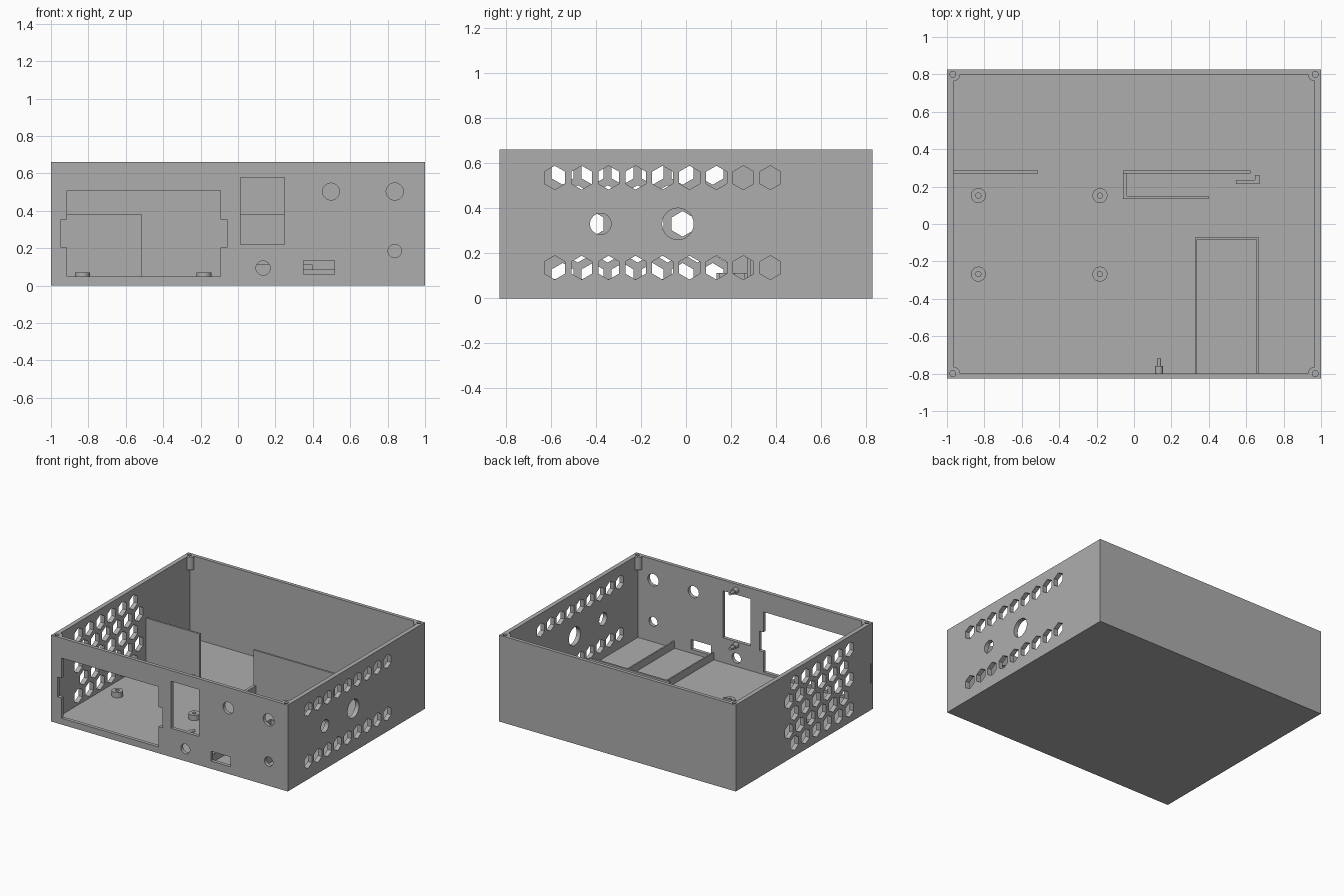
import bpy
import bmesh
from math import cos, sin, pi, radians

cube = bpy.data.objects.get("Cube")
if cube:
    bpy.data.objects.remove(cube, do_unlink=True)

GREY = (0.42, 0.42, 0.42, 1)
grey = bpy.data.materials.new("plain grey")
grey.use_nodes = True
grey.diffuse_color = GREY
grey.node_tree.nodes["Principled BSDF"].inputs["Base Color"].default_value = GREY

# Overall sizes
HX, HY, TOP = 1.0, 0.827, 0.66
IX, IY, FLOOR = 0.966, 0.8, 0.03
PLACE = {"x": lambda u, v, w: (w, u, v),
         "y": lambda u, v, w: (u, w, v),
         "z": lambda u, v, w: (u, v, w)}


def rect(u0, u1, v0, v1):
    return [(u0, v0), (u1, v0), (u1, v1), (u0, v1)]


def ngon(u, v, r, sides=32, turn=0.0):
    return [(u + r * cos(turn + 2 * pi * i / sides),
             v + r * sin(turn + 2 * pi * i / sides)) for i in range(sides)]


def hexagon(u, v, r):
    return ngon(u, v, r, 6, pi / 6)


def prisms(name, parts):
    """One object from (profile, axis, start, end) extrusions."""
    bm = bmesh.new()
    for profile, axis, a, b in parts:
        place = PLACE[axis]
        lo = [bm.verts.new(place(u, v, a)) for u, v in profile]
        hi = [bm.verts.new(place(u, v, b)) for u, v in profile]
        bm.faces.new(lo)
        bm.faces.new(hi)
        for i in range(len(lo)):
            j = (i + 1) % len(lo)
            bm.faces.new((lo[i], lo[j], hi[j], hi[i]))
    bmesh.ops.recalc_face_normals(bm, faces=bm.faces)
    mesh = bpy.data.meshes.new(name)
    bm.to_mesh(mesh)
    bm.free()
    mesh.materials.append(grey)
    obj = bpy.data.objects.new(name, mesh)
    bpy.context.collection.objects.link(obj)
    return obj


def activate(obj):
    bpy.ops.object.select_all(action="DESELECT")
    obj.select_set(True)
    bpy.context.view_layer.objects.active = obj


def cut(obj, parts):
    cutter = prisms("cutter", parts)
    cutter.hide_render = True
    mod = obj.modifiers.new("cut", "BOOLEAN")
    mod.operation = "DIFFERENCE"
    mod.solver = "EXACT"
    mod.object = cutter
    activate(obj)
    bpy.ops.object.modifier_apply(modifier=mod.name)
    bpy.data.objects.remove(cutter, do_unlink=True)


def smooth(obj):
    activate(obj)
    bpy.ops.object.shade_smooth_by_angle(angle=radians(30))


# Open case; the upper cavity leaves a rounded screw boss in each corner
case = prisms("case", [(rect(-HX, HX, -HY, HY), "z", 0, TOP)])
cut(case, [(rect(-IX, IX, -IY, IY), "z", FLOOR, 0.56)])
boss = 0.036
opening = []
for k, (sx, sy) in enumerate([(1, 1), (-1, 1), (-1, -1), (1, -1)]):
    for i in range(9):
        t = pi * 1.5 + k * pi / 2 - i * pi / 16
        opening.append((sx * IX + boss * cos(t), sy * IY + boss * sin(t)))
cut(case, [(opening, "z", 0.5, 0.8)])

# Screw holes in the corner bosses
holes = [(ngon(sx * 0.969, sy * 0.8, 0.016, 20), "z", 0.58, 0.8)
         for sx in (-1, 1) for sy in (-1, 1)]

# Front panel: notched display window, socket window, round holes, slot
window = [(-0.914, 0.048), (-0.094, 0.048), (-0.094, 0.203), (-0.059, 0.203),
          (-0.059, 0.353), (-0.094, 0.353), (-0.094, 0.508), (-0.914, 0.508),
          (-0.914, 0.353), (-0.947, 0.353), (-0.947, 0.203), (-0.914, 0.203)]
front = [window, rect(0.013, 0.249, 0.219, 0.578), rect(0.35, 0.516, 0.059, 0.134)]
front += [ngon(x, z, r) for x, z, r in ((0.497, 0.503, 0.045), (0.838, 0.503, 0.046),
                                        (0.838, 0.185, 0.036), (0.134, 0.094, 0.038))]
holes += [(p, "y", -0.9, -0.78) for p in front]

# Left side: two rows of hexagons and two round holes
left = [hexagon(-0.582 + 0.1195 * i, z, 0.053) for i in range(9) for z in (0.535, 0.136)]
left += [ngon(-0.379, 0.33, 0.047), ngon(-0.036, 0.33, 0.07)]
holes += [(p, "x", 0.9, 1.1) for p in left]

# Right side: honeycomb vent and a thin slot by the front edge
pitch = 0.133
for row in range(5):
    for i in range(6):
        y = -0.547 + pitch * (i + 0.5 * (row % 2))
        holes.append((hexagon(y, 0.1 + row * 0.115, 0.0565), "x", -1.1, -0.93))
holes.append((rect(-0.81, -0.796, 0.203, 0.353), "x", -1.1, -0.95))
cut(case, holes)
smooth(case)

# Circuit board standoffs
base = FLOOR - 0.004
for i, (x, y) in enumerate([(-0.832, 0.152), (-0.182, 0.152), (-0.832, -0.268), (-0.182, -0.268)]):
    standoff = prisms(f"standoff_{i + 1}", [(ngon(x, y, 0.04), "z", base, 0.07)])
    cut(standoff, [(ngon(x, y, 0.014, 20), "z", FLOOR + 0.001, 0.1)])
    smooth(standoff)

# Tall partitions
prisms("right_partition", [(rect(-0.97, -0.513, 0.27, 0.285), "z", base, 0.38)])
prisms("middle_partition", [(rect(-0.06, 0.622, 0.27, 0.285), "z", base, 0.38)])

# Low holder walls
low_wall = [(-0.06, 0.135), (0.397, 0.135), (0.397, 0.15), (-0.038, 0.15),
            (-0.038, 0.272), (-0.06, 0.272)]
prisms("low_holder_wall", [(low_wall, "z", base, 0.112)])
bracket = [(0.545, 0.215), (0.67, 0.215), (0.67, 0.262), (0.648, 0.262),
           (0.648, 0.235), (0.545, 0.235)]
prisms("holder_bracket", [(bracket, "z", base, 0.112)])

# Raised tray rim running back from the front slot
rim = [(0.325, -0.803), (0.325, -0.072), (0.667, -0.072), (0.667, -0.803),
       (0.656, -0.803), (0.656, -0.083), (0.336, -0.083), (0.336, -0.803)]
prisms("tray_rim", [(rim, "z", base, 0.086)])

# Stepped pegs above and below the socket window
for name, z in (("upper_peg", 0.615), ("lower_peg", 0.195)):
    smooth(prisms(name, [(ngon(0.134, z, 0.021, 24), "y", -0.803, -0.76),
                         (ngon(0.134, z, 0.011, 24), "y", -0.762, -0.72)]))
